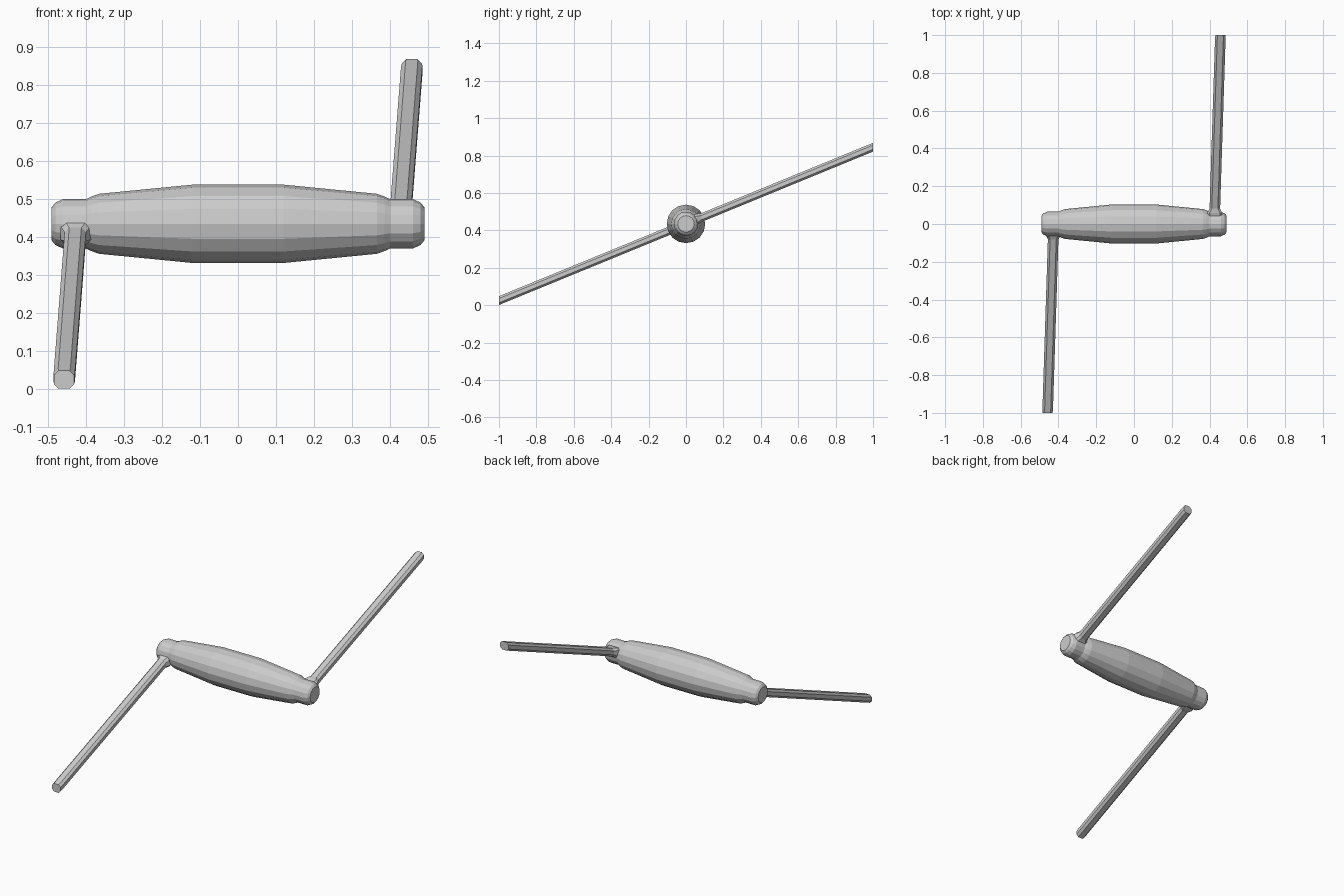
import bpy, bmesh, math

if "Cube" in bpy.data.objects:
    bpy.data.objects.remove(bpy.data.objects["Cube"])

CZ = 0.435      # height of the spindle axis
SIDES = 16


def loft(name, rings):
    """Skin a list of closed rings and cap both ends."""
    bm = bmesh.new()
    loops = [[bm.verts.new(p) for p in ring] for ring in rings]
    n = len(loops[0])
    for a, b in zip(loops, loops[1:]):
        for i in range(n):
            j = (i + 1) % n
            bm.faces.new((a[i], a[j], b[j], b[i]))
    bm.faces.new(loops[0])
    bm.faces.new(loops[-1])
    bmesh.ops.recalc_face_normals(bm, faces=bm.faces[:])
    mesh = bpy.data.meshes.new(name)
    bm.to_mesh(mesh)
    bm.free()
    obj = bpy.data.objects.new(name, mesh)
    bpy.context.collection.objects.link(obj)
    return obj


def circle(x, r):
    return [(x, r * math.cos(2 * math.pi * i / SIDES),
             CZ + r * math.sin(2 * math.pi * i / SIDES)) for i in range(SIDES)]


def bar_section(side, y, x, hw, hh):
    """Bevelled rectangle in the xz plane, following the arm's slope."""
    c = 0.012
    pts = [(hw, hh - c), (hw - c, hh), (c - hw, hh), (-hw, hh - c),
           (-hw, c - hh), (c - hw, -hh), (hw - c, -hh), (hw, c - hh)]
    return [(side * (x + u), side * y, CZ + side * (0.41 * y + w)) for u, w in pts]


# Barrel-shaped handle with narrow end hubs
half = [(0.12, 0.103), (0.365, 0.079), (0.385, 0.072), (0.40, 0.065),
        (0.46, 0.065), (0.48, 0.056), (0.49, 0.044)]
profile = [(-x, r) for x, r in reversed(half)] + half
loft("handle", [circle(x, r) for x, r in profile])

# Two sloping arms, opposite each other through the centre
for side, name in ((-1, "front_arm"), (1, "back_arm")):
    loft(name, [
        bar_section(side, 0.03, 0.427, 0.040, 0.032),
        bar_section(side, 0.058, 0.427, 0.040, 0.030),
        bar_section(side, 0.082, 0.428, 0.028, 0.0235),
        bar_section(side, 0.985, 0.457, 0.028, 0.0235),
        bar_section(side, 1.0, 0.4575, 0.0265, 0.0235),
    ])
